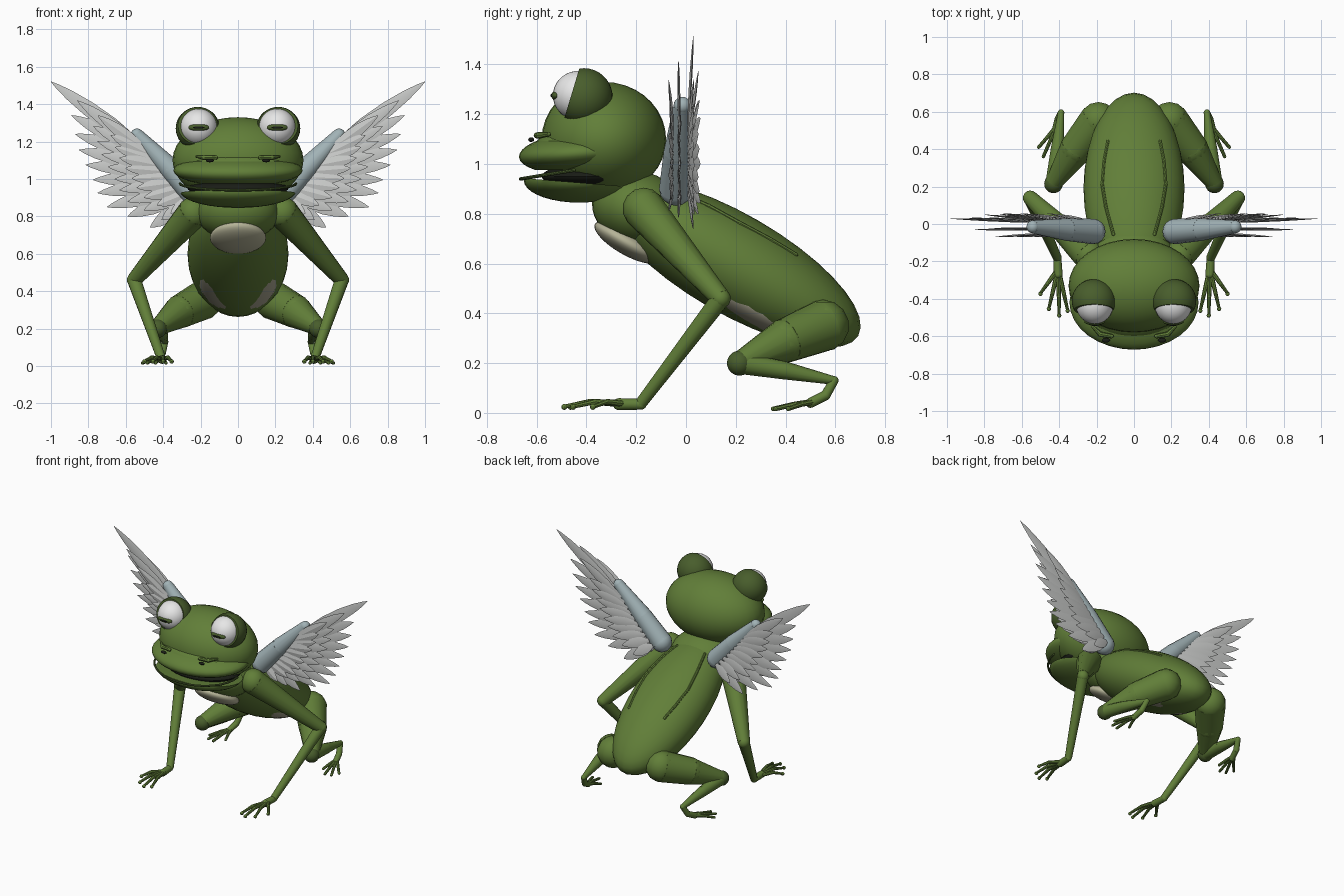
import bpy, bmesh, math
from mathutils import Vector, Matrix

cube = bpy.data.objects.get("Cube")
if cube:
    bpy.data.objects.remove(cube)


def material(name, color):
    m = bpy.data.materials.new(name)
    m.use_nodes = True
    m.diffuse_color = (*color, 1)
    m.node_tree.nodes["Principled BSDF"].inputs["Base Color"].default_value = (*color, 1)
    return m


GREEN = material("skin green", (0.12, 0.21, 0.04))
DARK = material("dark green", (0.065, 0.11, 0.025))
CREAM = material("belly cream", (0.40, 0.38, 0.28))
CHEST = material("chest cream", (0.46, 0.45, 0.31))
WHITE = material("eye white", (0.8, 0.8, 0.8))
BLACK = material("black", (0.01, 0.012, 0.008))
FEATHER = material("feather grey", (0.60, 0.61, 0.60))
BONE = material("wing blue grey", (0.36, 0.45, 0.47))


def finish(bm, name, mat, angle=40):
    bmesh.ops.recalc_face_normals(bm, faces=bm.faces)
    me = bpy.data.meshes.new(name)
    bm.to_mesh(me)
    bm.free()
    ob = bpy.data.objects.new(name, me)
    bpy.context.collection.objects.link(ob)
    me.materials.append(mat)
    bpy.ops.object.select_all(action='DESELECT')
    ob.select_set(True)
    bpy.context.view_layer.objects.active = ob
    bpy.ops.object.shade_smooth_by_angle(angle=math.radians(angle))
    return ob


def ellipsoid(name, loc, radii, mat, tilt=0, cut=None):
    """Tilted ellipsoid; cut = (point, normal) removes the part beyond the plane."""
    bm = bmesh.new()
    bmesh.ops.create_uvsphere(bm, u_segments=32, v_segments=18, radius=1)
    bm.transform(Matrix.Translation(loc) @ Matrix.Rotation(math.radians(tilt), 4, 'X')
                 @ Matrix.Diagonal((*radii, 1)))
    if cut:
        geom = bm.verts[:] + bm.edges[:] + bm.faces[:]
        bmesh.ops.bisect_plane(bm, geom=geom, plane_co=cut[0], plane_no=cut[1], clear_outer=True)
        bmesh.ops.holes_fill(bm, edges=[e for e in bm.edges if e.is_boundary])
    return finish(bm, name, mat)


def limb(name, joints, mat, sides=14):
    """Tapered segments with round joints; joints are (x, y, z, radius)."""
    bm = bmesh.new()
    for x, y, z, r in joints:
        bmesh.ops.create_uvsphere(bm, u_segments=sides, v_segments=max(6, sides // 2), radius=r,
                                  matrix=Matrix.Translation((x, y, z)))
    for a, b in zip(joints, joints[1:]):
        p, q = Vector(a[:3]), Vector(b[:3])
        turn = (q - p).to_track_quat('Z', 'Y').to_matrix().to_4x4()
        bmesh.ops.create_cone(bm, cap_ends=True, segments=sides, radius1=a[3], radius2=b[3],
                              depth=(q - p).length,
                              matrix=Matrix.Translation((p + q) / 2) @ turn)
    return finish(bm, name, mat)


def feather(name, root, tip, half_width):
    """Thin pointed blade with a raised shaft, lying across the y axis."""
    root, tip = Vector(root), Vector(tip)
    across = (tip - root).cross(Vector((0, 1, 0))).normalized()
    thick = Vector((0, 0.006, 0))
    shape = [(0, .35), (.15, .7), (.35, 1), (.6, .95), (.8, .65), (.93, .3), (1, .03)]
    bm = bmesh.new()
    rings = []
    for t, w in shape:
        c = root.lerp(tip, t)
        offsets = (across * half_width * w, thick * w, -across * half_width * w, -thick * w)
        rings.append([bm.verts.new(c + o) for o in offsets])
    for a, b in zip(rings, rings[1:]):
        for i in range(4):
            j = (i + 1) % 4
            bm.faces.new((a[i], a[j], b[j], b[i]))
    bm.faces.new(rings[0])
    bm.faces.new(rings[-1])
    return finish(bm, name, FEATHER, 20)


# Body axis slopes down towards the rear
TILT = -30
CENTRE = Vector((0, 0.19, 0.60))
SIZE = (0.27, 0.58, 0.20)
SLOPE = Matrix.Rotation(math.radians(TILT), 3, 'X')


def on_body(x, along, out):
    return CENTRE + SLOPE @ Vector((x, along, out))


# Torso, neck and pale underside
ellipsoid("torso", CENTRE, SIZE, GREEN, TILT)
ellipsoid("neck", (0, -0.19, 0.82), (0.22, 0.19, 0.15), GREEN, -15)
ellipsoid("belly", on_body(0, 0.07, -0.10), (0.215, 0.36, 0.09), CREAM, TILT)
ellipsoid("chest_patch", on_body(0, -0.413, -0.14), (0.15, 0.148, 0.05), CHEST, TILT)

# Head, muzzle and mouth
ellipsoid("skull", (0, -0.33, 1.10), (0.35, 0.25, 0.23), GREEN)
ellipsoid("muzzle", (0, -0.43, 1.09), (0.27, 0.19, 0.09), GREEN, 15)
ellipsoid("upper_lip", (0, -0.42, 1.045), (0.345, 0.252, 0.085), GREEN, 4,
          cut=((0, -0.42, 0.975), (0, 0, -1)))
ellipsoid("mouth_inside", (0, -0.39, 0.95), (0.27, 0.19, 0.05), BLACK)
ellipsoid("lower_jaw", (0, -0.43, 0.935), (0.31, 0.222, 0.09), GREEN,
          cut=((0, -0.43, 0.925), (0, 0.08, 1)))
rim = []
for i in range(17):
    a = math.pi * i / 16
    rim.append((0.31 * math.cos(a), -0.45 - 0.215 * math.sin(a),
                0.975 - 0.035 * math.sin(a), 0.007))
limb("mouth_rim", rim, DARK, 8)

# Wing feather tips from the top down, as x and z
TIPS = [(1.0, 1.52), (.89, 1.34), (.87, 1.24), (.85, 1.155), (.815, 1.075),
        (.775, .995), (.75, .925), (.70, .85), (.59, .80), (.47, .74)]

for s, side in ((1, "left"), (-1, "right")):
    # Eyes
    ellipsoid(side + "_eyelid", (s * .215, -.41, 1.27), (.118, .115, .115), DARK,
              cut=((0, -.463, 1.27), (0, -.96, .29)))
    ellipsoid(side + "_eyeball", (s * .21, -.43, 1.275), (.1, .105, .1), WHITE)
    ellipsoid(side + "_iris", (s * .21, -.523, 1.275), (.056, .018, .019), DARK)
    ellipsoid(side + "_pupil", (s * .21, -.523, 1.275), (.042, .022, .010), BLACK)

    # Nostril and brow crease
    ellipsoid(side + "_nostril", (s * .15, -.622, 1.098), (.022, .012, .009), BLACK)
    limb(side + "_nose_ridge", [(s * .12, -.60, 1.115, .012), (s * .18, -.59, 1.115, .014),
                                (s * .22, -.55, 1.12, .008)], GREEN, 8)

    # Folds along the back
    fold = []
    for x, along in ((.14, .20), (.16, .08), (.17, -.06), (.15, -.2), (.11, -.36)):
        out = SIZE[2] * math.sqrt(1 - (x / SIZE[0]) ** 2 - (along / SIZE[1]) ** 2)
        fold.append((*on_body(s * x, along, out), .009))
    limb(side + "_back_fold", fold, GREEN, 8)

    # Front leg and hand
    limb(side + "_upper_arm", [(s * .24, -.17, .82, .085), (s * .555, .14, .46, .04)], GREEN)
    limb(side + "_forearm", [(s * .555, .14, .46, .038), (s * .41, -.18, .04, .024)], GREEN)
    limb(side + "_palm", [(s * .41, -.18, .035, .022), (s * .405, -.27, .035, .024)], GREEN)
    for i, (x, y) in enumerate(((.50, -.37), (.455, -.45), (.40, -.485), (.355, -.46))):
        limb(f"{side}_finger_{i + 1}", [
            (s * .405, -.24, .035, .014),
            (s * (.6 * x + .4 * .405), .6 * y - .096, .045, .011),
            (s * x, y, .026, .008), (s * x, y - .004, .024, .012)], GREEN, 8)

    # Hind leg and foot
    limb(side + "_thigh", [(s * .19, .55, .35, .105), (s * .31, .40, .29, .09),
                           (s * .43, .22, .205, .045)], GREEN)
    ellipsoid(side + "_knee", (s * .43, .215, .20), (.05, .05, .05), DARK)
    limb(side + "_shin", [(s * .43, .22, .20, .044), (s * .41, .40, .17, .036),
                          (s * .39, .595, .13, .017)], GREEN)
    limb(side + "_foot", [(s * .39, .595, .13, .018), (s * .405, .56, .07, .02),
                          (s * .42, .50, .04, .02)], GREEN)
    for i, (x, y) in enumerate(((.51, .41), (.485, .36), (.44, .35), (.385, .41))):
        limb(f"{side}_toe_{i + 1}", [(s * .415, .52, .045, .013),
                                     (s * (x + .415) / 2, (y + .52) / 2, .035, .01),
                                     (s * x, y, .016, .009)], GREEN, 8)

    # Wing bone and three rows of feathers
    limb(side + "_wing_bone", [(s * .22, -.04, .90, .068), (s * .36, -.03, 1.05, .06),
                               (s * .54, -.015, 1.235, .035)], BONE, 16)
    for row, (reach, y, width) in enumerate(((1, .03, .042), (.72, -.03, .036),
                                             (.5, -.07, .032), (.6, .05, .034))):
        for i, (x, z) in enumerate(TIPS):
            t = i / (len(TIPS) - 1)
            root = Vector((s * (.50 - .25 * t), y * .6 - .01, 1.16 - .27 * t))
            tip = root.lerp(Vector((s * x, y, z)), reach)
            tip.y = y + (.004 * (i % 3) if row else .002 * (i % 3))
            feather(f"{side}_feather_{row + 1}_{i + 1}", root, tip, width)
